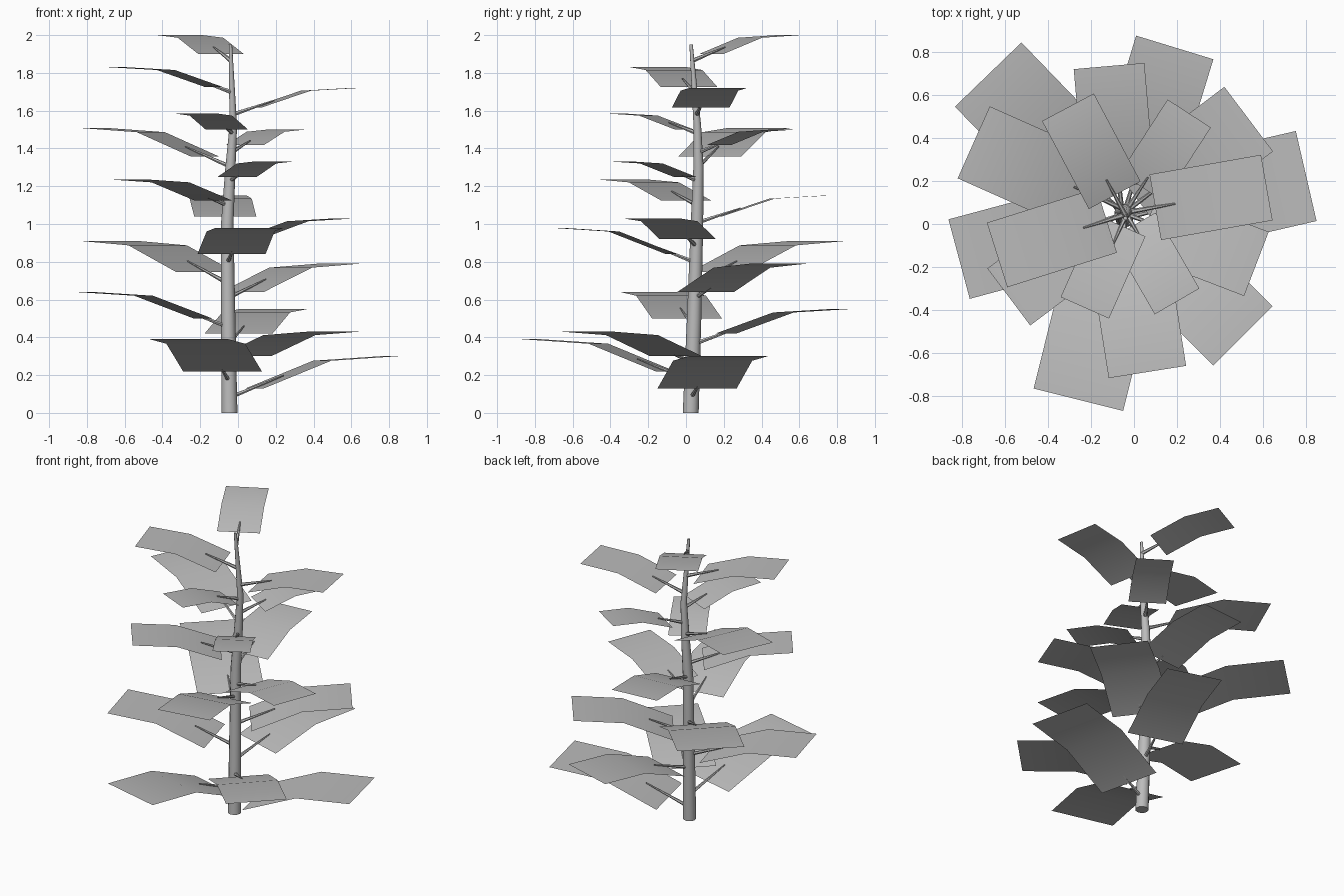
import bpy, bmesh
from math import radians, sin, cos, tau
from mathutils import Vector

cube = bpy.data.objects.get("Cube")
if cube:
    bpy.data.objects.remove(cube)

grey = bpy.data.materials.new("plain_grey")
grey.use_nodes = True
COLOUR = (0.5, 0.5, 0.5, 1)
grey.diffuse_color = COLOUR
grey.node_tree.nodes["Principled BSDF"].inputs["Base Color"].default_value = COLOUR


def finish(name, bm):
    mesh = bpy.data.meshes.new(name)
    bm.to_mesh(mesh)
    bm.free()
    mesh.materials.append(grey)
    for poly in mesh.polygons:
        poly.use_smooth = True
    obj = bpy.data.objects.new(name, mesh)
    bpy.context.collection.objects.link(obj)
    bpy.ops.object.select_all(action="DESELECT")
    obj.select_set(True)
    bpy.context.view_layer.objects.active = obj
    bpy.ops.object.shade_smooth_by_angle(angle=radians(45))
    return obj


def tube(name, points, radii, sides, side_axis, up_axis):
    """Tapered tube through points, with capped ends."""
    bm = bmesh.new()
    rings = []
    for p, r in zip(points, radii):
        rings.append([bm.verts.new(p + r * (side_axis * cos(tau * i / sides)
                      + up_axis * sin(tau * i / sides))) for i in range(sides)])
    for a, b in zip(rings, rings[1:]):
        for i in range(sides):
            j = (i + 1) % sides
            bm.faces.new((a[i], a[j], b[j], b[i]))
    bm.faces.new(rings[0][::-1])
    bm.faces.new(rings[-1])
    bmesh.ops.recalc_face_normals(bm, faces=bm.faces)
    return finish(name, bm)


# Trunk: gently wandering, tapered
TRUNK = [Vector(p) for p in (
    (-0.045, 0.025, 0), (-0.052, 0.043, 0.5), (-0.057, 0.058, 1.0),
    (-0.04, 0.066, 1.3), (-0.025, 0.06, 1.52), (-0.04, 0.027, 1.95))]
tube("trunk", TRUNK, (0.042, 0.038, 0.033, 0.027, 0.02, 0.009), 12,
     Vector((1, 0, 0)), Vector((0, 1, 0)))


def trunk_at(z):
    for a, b in zip(TRUNK, TRUNK[1:]):
        if z <= b.z:
            return a.lerp(b, (z - a.z) / (b.z - a.z))
    return TRUNK[-1].copy()


def leaf(number, azimuth, reach, width, z_inner, z_tip):
    a = radians(azimuth)
    out, side, up = Vector((cos(a), sin(a), 0)), Vector((-sin(a), cos(a), 0)), Vector((0, 0, 1))
    inner = reach - 1.7 * width
    middle = (inner + reach) / 2
    z_bend = z_inner + 0.86 * (z_tip - z_inner)
    slope = (z_bend - z_inner) / (middle - inner)
    z_root = z_inner - slope * inner
    centre = trunk_at(z_root)
    centre.z = 0

    # Blade: two panels with one bend
    bm = bmesh.new()
    rows = []
    for d, z in ((inner, z_inner), (middle, z_bend), (reach, z_tip)):
        mid = centre + out * d + up * z
        rows.append([bm.verts.new(mid + side * s * width / 2) for s in (-1, 1)])
    for r, s in zip(rows, rows[1:]):
        bm.faces.new((r[0], s[0], s[1], r[1]))
    finish(f"leaf_{number}", bm)

    # Stalk: thin cone lying along the lower panel
    length = 0.34 * reach
    lift = up * 0.006
    start = centre + up * z_root + lift
    end = centre + out * length + up * (z_root + slope * length) + lift
    tube(f"stalk_{number}", (start, end), (0.013, 0.004), 6, side, up)


# azimuth, reach, width, inner height, tip height
LEAVES = (
    (13, 0.87, 0.43, 0.13, 0.30), (-104, 0.875, 0.43, 0.22, 0.39),
    (-45, 0.785, 0.39, 0.30, 0.43), (73, 0.82, 0.376, 0.42, 0.55),
    (195, 0.79, 0.383, 0.50, 0.64), (37, 0.735, 0.376, 0.64, 0.79),
    (134, 0.90, 0.43, 0.745, 0.91), (-81, 0.75, 0.365, 0.84, 0.98),
    (-21, 0.67, 0.32, 0.92, 1.03), (95, 0.68, 0.33, 1.04, 1.15),
    (-143, 0.665, 0.332, 1.125, 1.236), (-60, 0.49, 0.24, 1.25, 1.332),
    (156, 0.773, 0.367, 1.358, 1.507), (57, 0.537, 0.24, 1.417, 1.50),
    (-114, 0.494, 0.246, 1.50, 1.586), (10, 0.655, 0.31, 1.617, 1.72),
    (-162.5, 0.636, 0.315, 1.725, 1.83), (118, 0.577, 0.273, 1.90, 2.0),
)
for n, spec in enumerate(LEAVES, 1):
    leaf(n, *spec)
